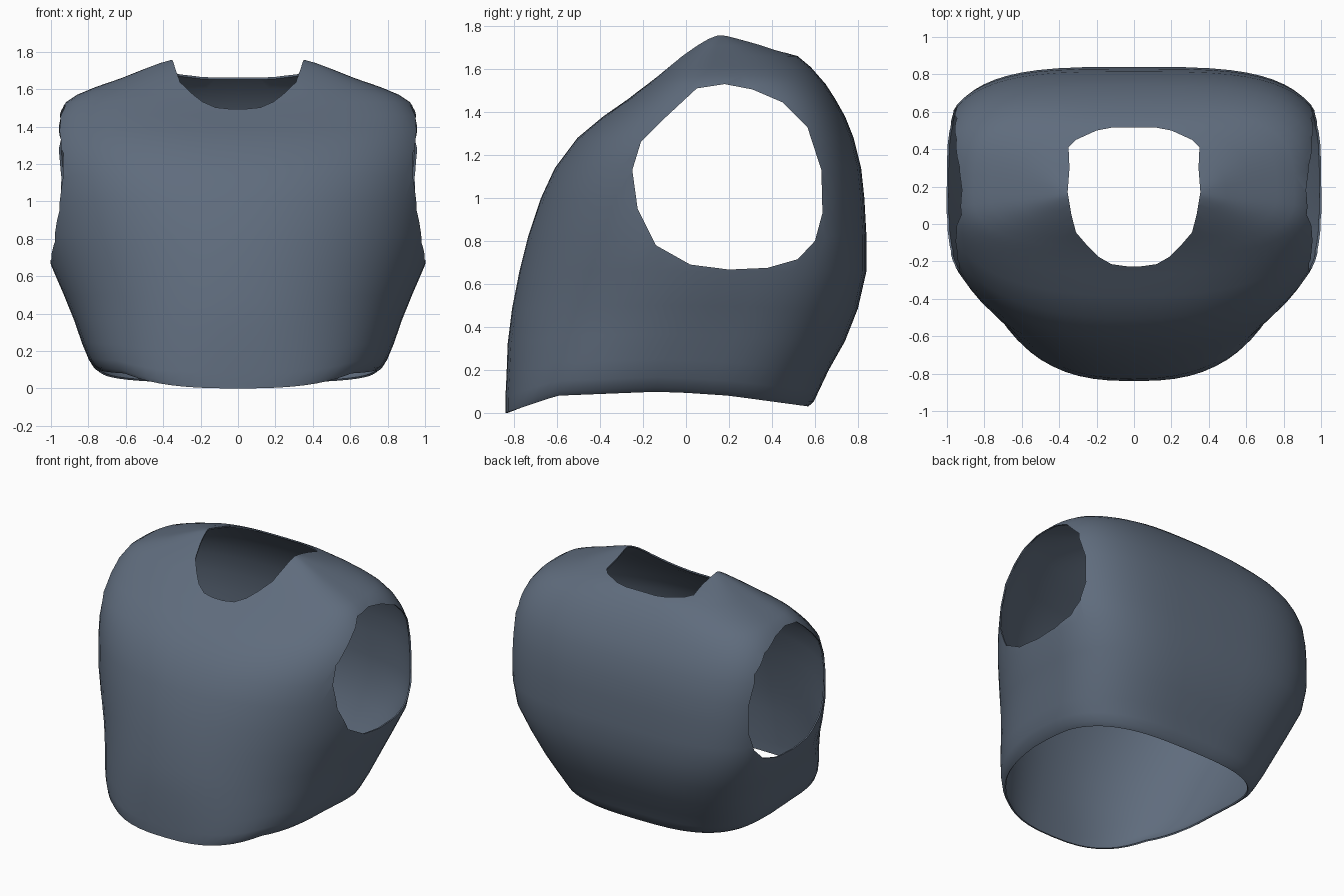
import bpy, bmesh, math

if "Cube" in bpy.data.objects:
    bpy.data.objects.remove(bpy.data.objects["Cube"])

SEG = 64
# Body rings: z, half width, front y, back y, y of widest point, front and back squareness
RINGS = [
    (0.00, 0.74, -0.84, 0.57, 0.00, 2.6, 3.0),
    (0.025, 0.77, -0.84, 0.595, 0.00, 2.6, 3.0),
    (0.08, 0.80, -0.84, 0.62, 0.00, 2.5, 3.0),
    (0.18, 0.835, -0.835, 0.665, 0.03, 2.4, 3.1),
    (0.32, 0.875, -0.83, 0.74, 0.07, 2.25, 3.2),
    (0.48, 0.93, -0.81, 0.80, 0.12, 2.15, 3.3),
    (0.66, 1.00, -0.775, 0.84, 0.16, 2.1, 3.5),
    (0.82, 1.04, -0.735, 0.84, 0.16, 2.1, 3.5),
    (1.00, 1.05, -0.675, 0.83, 0.16, 2.2, 3.5),
    (1.14, 1.05, -0.61, 0.815, 0.16, 2.3, 3.5),
    (1.28, 1.045, -0.505, 0.78, 0.16, 2.4, 3.5),
    (1.38, 1.015, -0.385, 0.74, 0.16, 2.5, 3.5),
    (1.46, 0.975, -0.27, 0.695, 0.16, 2.7, 3.5),
    (1.53, 0.92, -0.18, 0.65, 0.16, 2.8, 3.3),
    (1.57, 0.86, -0.13, 0.615, 0.16, 2.8, 3.2),
    (1.61, 0.765, -0.085, 0.58, 0.16, 2.7, 3.0),
    (1.66, 0.62, -0.03, 0.52, 0.16, 2.7, 2.9),
    (1.71, 0.495, 0.035, 0.385, 0.16, 2.7, 2.8),
    (1.74, 0.415, 0.08, 0.28, 0.16, 2.6, 2.7),
    (1.758, 0.35, 0.12, 0.22, 0.16, 2.4, 2.4),
]
# Lower hem height along y
HEM = [(-0.84, 0.0), (-0.75, 0.03), (-0.6, 0.08), (-0.1, 0.1), (0.2, 0.08), (0.57, 0.03)]
ARM = [(.18, 1.53), (.31, 1.505), (.45, 1.445), (.565, 1.33), (.63, 1.13), (.635, .93),
       (.6, .8), (.52, .715), (.38, .675), (.2, .667), (.02, .69), (-.14, .78),
       (-.225, .95), (-.25, 1.13), (-.21, 1.26), (-.09, 1.38), (.05, 1.51)]
NECK = [(.04, -.226), (.12, -.215), (.19, -.175), (.25, -.115), (.31, -.045), (.335, .05),
        (.355, .17), (.345, .3), (.35, .41), (.31, .45), (.2, .5), (.12, .515)]


def hem(y):
    if y <= HEM[0][0]:
        return HEM[0][1]
    for (a, za), (b, zb) in zip(HEM, HEM[1:]):
        if y <= b:
            return za + (zb - za) * (y - a) / (b - a)
    return HEM[-1][1]


def to_object(name, bm):
    bmesh.ops.recalc_face_normals(bm, faces=bm.faces)
    me = bpy.data.meshes.new(name)
    bm.to_mesh(me)
    bm.free()
    ob = bpy.data.objects.new(name, me)
    bpy.context.collection.objects.link(ob)
    return ob


def ring_point(ring, i):
    z, w, yf, yb, yc, nf, nb = ring
    a = 2 * math.pi * i / SEG
    c, s = math.cos(a), math.sin(a)
    n, depth = (nb, yb - yc) if s >= 0 else (nf, yc - yf)
    x = w * math.copysign(abs(c) ** (2 / n), c)
    y = yc + depth * math.copysign(abs(s) ** (2 / n), s)
    return x, y, z + hem(y) * max(0, 1 - z / 0.6)


def prism(name, lower, upper):
    bm = bmesh.new()
    a = [bm.verts.new(p) for p in lower]
    b = [bm.verts.new(p) for p in upper]
    bm.faces.new(a)
    bm.faces.new(b)
    for i in range(len(a)):
        j = (i + 1) % len(a)
        bm.faces.new((a[i], a[j], b[j], b[i]))
    ob = to_object(name, bm)
    ob.hide_render = True
    return ob


# Torso shell, open at the hem
bm = bmesh.new()
rows = [[bm.verts.new(ring_point(r, i)) for i in range(SEG)] for r in RINGS]
for lo, hi in zip(rows, rows[1:]):
    for i in range(SEG):
        j = (i + 1) % SEG
        bm.faces.new((lo[i], lo[j], hi[j], hi[i]))
bm.faces.new(rows[-1])
vest = to_object("vest_shell", bm)
# Make sure the normals point outward
if vest.data.polygons[0].normal.x < 0:
    vest.data.flip_normals()
mat = bpy.data.materials.new("slate_blue")
mat.diffuse_color = (0.115, 0.15, 0.205, 1)
mat.use_nodes = True
mat.node_tree.nodes["Principled BSDF"].inputs["Base Color"].default_value = mat.diffuse_color
vest.data.materials.append(mat)
mod = vest.modifiers.new("thickness", 'SOLIDIFY')
mod.thickness = 0.01
mod.offset = -1

# Neck and arm openings
neck = NECK + [(-x, y) for x, y in reversed(NECK)]
cutters = [prism("neck_cutter", [(x, y, 1.2) for x, y in neck], [(x, y, 2.0) for x, y in neck])]
for side, s in (("left", -1), ("right", 1)):
    cutters.append(prism(side + "_arm_cutter", [(s * 0.6, y, z) for y, z in ARM],
                         [(s * 1.3, y, z) for y, z in ARM]))
for c in cutters:
    c.data.materials.append(mat)
    mod = vest.modifiers.new(c.name, 'BOOLEAN')
    mod.operation = 'DIFFERENCE'
    mod.solver = 'EXACT'
    mod.object = c

bpy.context.view_layer.objects.active = vest
vest.select_set(True)
for m in list(vest.modifiers):
    bpy.ops.object.modifier_apply(modifier=m.name)
for c in cutters:
    bpy.data.objects.remove(c)
bpy.ops.object.shade_smooth_by_angle(angle=math.radians(40))
